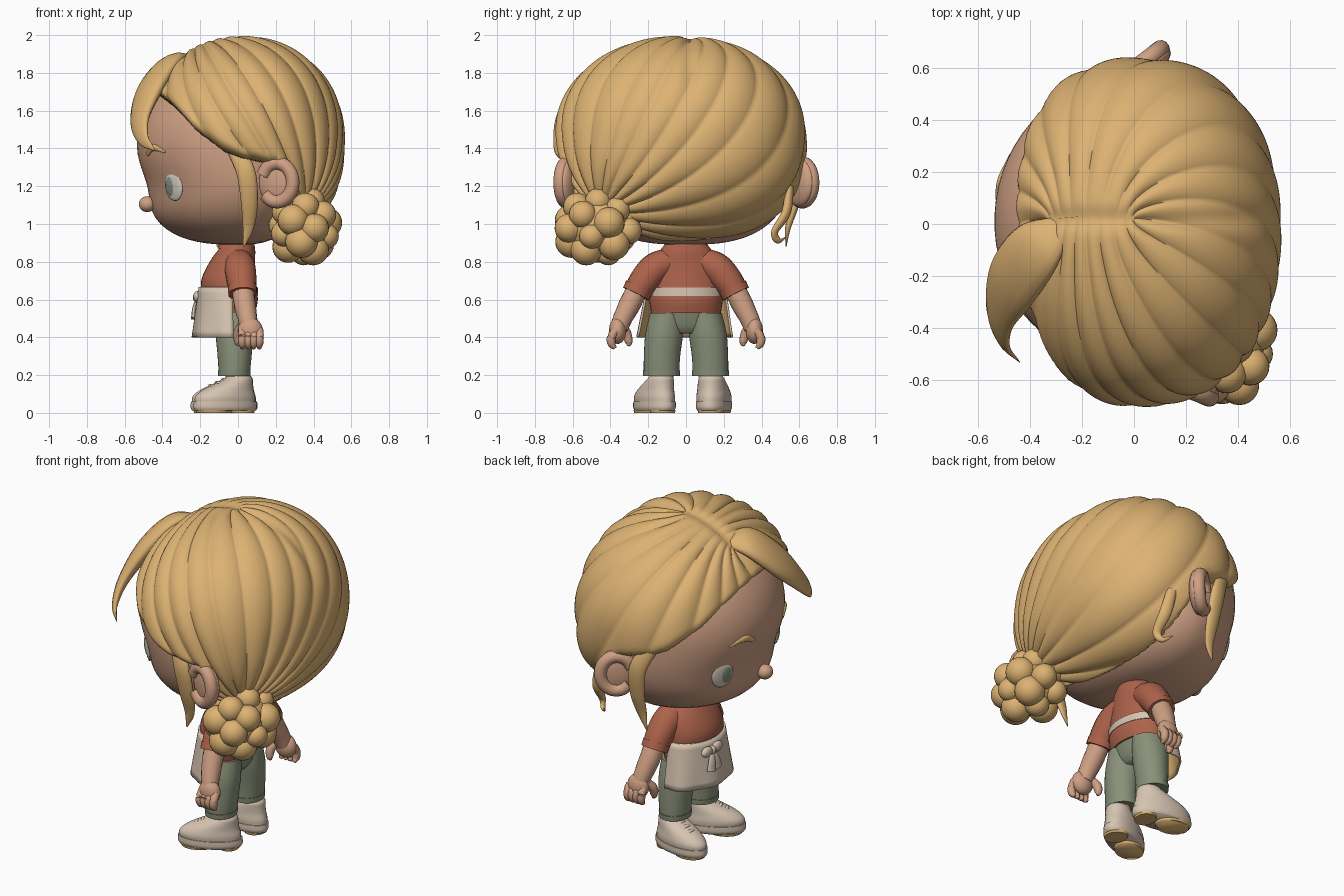
import bpy, bmesh, math, random
from mathutils import Vector, Matrix

random.seed(4)
if "Cube" in bpy.data.objects:
    bpy.data.objects.remove(bpy.data.objects["Cube"])


def material(name, rgb):
    m = bpy.data.materials.new(name)
    m.use_nodes = True
    m.diffuse_color = (*rgb, 1)
    m.node_tree.nodes["Principled BSDF"].inputs["Base Color"].default_value = (*rgb, 1)
    return m


HAIR = material("golden hair", (.72, .445, .17))
SKIN = material("warm skin", (.62, .35, .23))
SHIRT = material("rust shirt", (.42, .125, .07))
CREAM = material("cream cloth", (.67, .55, .44))
PANTS = material("sage trousers", (.25, .28, .19))
WHITE = material("eye white", (.68, .64, .55))
IRIS = material("grey green iris", (.24, .29, .23))
parts = []


def finish(name, bm, *mats):
    bmesh.ops.recalc_face_normals(bm, faces=bm.faces)
    me = bpy.data.meshes.new(name)
    bm.to_mesh(me)
    bm.free()
    for m in mats:
        me.materials.append(m)
    ob = bpy.data.objects.new(name, me)
    bpy.context.collection.objects.link(ob)
    parts.append(ob)
    return ob


def skin_rings(name, rings, *mats, closed=True):
    """Bridge equal rings of points, capping the ends of closed tubes."""
    bm = bmesh.new()
    vs = [[bm.verts.new(p) for p in r] for r in rings]
    n = len(vs[0])
    for a, b in zip(vs, vs[1:]):
        for i in range(n if closed else n - 1):
            j = (i + 1) % n
            bm.faces.new((a[i], a[j], b[j], b[i]))
    if closed:
        bm.faces.new(vs[0])
        bm.faces.new(vs[-1])
    return finish(name, bm, *mats)


def smooth_path(pts, steps=6):
    """Catmull-Rom samples through points of any dimension."""
    p = [Vector(q) for q in pts]
    p = [2 * p[0] - p[1]] + p + [2 * p[-1] - p[-2]]
    out = []
    for a, b, c, d in zip(p, p[1:], p[2:], p[3:]):
        for k in range(steps):
            t = k / steps
            out.append(b + (c - a) * t / 2 + (2 * a - 5 * b + 4 * c - d) * t * t / 2
                       + (3 * b - a - 3 * c + d) * t ** 3 / 2)
    return out + [p[-2]]


def tube(name, pts, mat, flat=1, centre=(0, 0, 1.4), sides=14):
    """Tapered tube of (x, y, z, radius), flattened towards a centre."""
    path = smooth_path(pts)
    pos = [Vector(q[:3]) for q in path]
    rings = []
    for i, q in enumerate(pos):
        tan = (pos[min(i + 1, len(pos) - 1)] - pos[max(i - 1, 0)]).normalized()
        side = tan.cross(q - Vector(centre)).normalized()
        nor = side.cross(tan)
        r = max(path[i][3], .003)
        rings.append([q + r * (side * math.cos(a) + nor * flat * math.sin(a))
                      for a in (math.tau * k / sides for k in range(sides))])
    return skin_rings(name, rings, mat)


def stack(name, levels, mat, sides=36):
    """Loft of horizontal ellipses (cx, cy, z, rx, ry)."""
    rings = []
    for cx, cy, z, rx, ry in smooth_path(levels, 4):
        rings.append([(cx + rx * math.cos(math.tau * k / sides),
                       cy + ry * math.sin(math.tau * k / sides), z) for k in range(sides)])
    return skin_rings(name, rings, mat)


def ball(name, loc, size, mat, rot=Matrix()):
    bm = bmesh.new()
    bmesh.ops.create_uvsphere(bm, u_segments=24, v_segments=14, radius=1)
    bm.transform(Matrix.Translation(loc) @ rot @ Matrix.Diagonal((*size, 1)))
    return finish(name, bm, mat)


# Skull: rounded ellipsoid, full jaw, shallow dip below the brow
MID, SIZE = Vector((0, 0, 1.38)), (.54, .57, .49)


def skull_norm(x, y, z):
    b = 2.7 if z < 0 else 2.2
    return (math.hypot(x, y) ** b + abs(z) ** b) ** (1 / b)


def face_depth(z):
    return SIZE[0] * (1 - .09 * math.exp(-((z - 1.19) / .14) ** 2))


def face_point(y, z):
    """Point and outward direction on the front of the face."""
    v, w = y / SIZE[1], (z - MID.z) / SIZE[2]
    lo, hi = 0, 1
    for _ in range(30):
        m = (lo + hi) / 2
        lo, hi = (m, hi) if skull_norm(m, v, w) < 1 else (lo, m)
    return Vector((-lo * face_depth(z), y, z)), Vector((-lo / SIZE[0], v / SIZE[1], w / SIZE[2] * .3)).normalized()


bm = bmesh.new()
bmesh.ops.create_uvsphere(bm, u_segments=64, v_segments=40, radius=1)
for v in bm.verts:
    c = v.co / skull_norm(*v.co)
    z = MID.z + c.z * SIZE[2]
    v.co = (c.x * (face_depth(z) if c.x < 0 else .36), c.y * SIZE[1], z)
head = [finish("head", bm, SKIN)]

# Face features and ears, built straight and then turned with the head
head.append(ball("nose", (-.485, 0, 1.105), (.045, .046, .042), SKIN))
for s, side in ((-1, "left"), (1, "right")):
    p, n = face_point(.325 * s, 1.2)
    turn = n.to_track_quat('X', 'Z').to_matrix().to_4x4()
    head.append(ball(side + "_eye", p, (.014, .066, .078), WHITE, turn))
    p, n = face_point(.31 * s, 1.2)
    head.append(ball(side + "_iris", p + n * .006, (.012, .038, .055), IRIS, turn))
    brow = [(*(face_point(y * s, z)[0]), r) for y, z, r in
            ((.17, 1.37, .012), (.24, 1.405, .018), (.33, 1.38, .005))]
    head.append(tube(side + "_eyebrow", brow, HAIR, .6))
    flare = Matrix.Rotation(math.radians(30 * s), 4, 'Z')
    hub = Vector((.13, .61 * s - .025, 1.22))
    head.append(ball(side + "_ear", hub, (.115, .042, .128), SKIN, flare))
    rim = []
    for k in range(12):
        a = math.radians(-140 + 27 * k)
        q = hub + flare @ Vector((.088 * math.cos(a), .024 * s, .102 * math.sin(a)))
        rim.append((*q, .036))
    head.append(tube(side + "_ear_rim", rim, SKIN, 1, (.13, 0, 1.22)))
for ob in head:
    ob.data.transform(Matrix.Rotation(math.radians(8), 4, 'Z'))

# Hair: strands leave a straight parting and gather at the bun
HC, HS = Vector((.025, -.03, 1.44)), Vector((.535, .665, .55))
knot = Vector((.56, -.58, -.62)).normalized()
e1 = knot.orthogonal().normalized()
e2 = knot.cross(e1)


def flatten(point):
    d = Vector((c / w for c, w in zip(Vector(point) - HC, HS))).normalized()
    return complex(d.dot(e1), d.dot(e2)) / (1 - d.dot(knot))


front_end, back_end = flatten((-.36, .02, 1.87)), flatten((.0, .02, 1.98))
start, half = (front_end + back_end) / 2, (back_end - front_end) / 2
hairline = [(-.6, 1.77), (-.4, 1.73), (-.25, 1.53), (-.1, 1.41), (0, 1.37),
            (.2, 1.33), (.26, 1.1), (.3, .85), (2, .85)]
REACH = 5.6


def line_height(x):
    for (a, h), (b, g) in zip(hairline, hairline[1:]):
        if x <= b:
            return h + (g - h) * max(0, x - a) / (b - a)


def hair_point(s, phi):
    z = start + half * complex(math.cosh(s) * math.cos(phi), math.sinh(s) * math.sin(phi))
    m = abs(z) ** 2
    d = (e1 * 2 * z.real + e2 * 2 * z.imag + knot * (m - 1)) / (1 + m)
    power = 2.22 - .13 * math.tanh(4 * d.z)
    d /= sum(abs(c) ** power for c in d) ** (1 / power)
    p = HC + Vector(c * w for c, w in zip(d, HS))
    k = (p.z - line_height(p.x + .14 * (p.y + .6))) / .08 + .5
    k = min(1, max(0, k))
    fade = k * min(1, s / .8, (REACH - s) / 1.5)
    groove = abs(math.sin(10 * (phi + .07 * math.sin(3 * phi + 1)))) ** .7
    scale = 1.012 - .032 * fade * (1 - groove)
    scale -= .03 * math.exp(-((p.y - .02) / .04) ** 2) * min(1, max(0, (p.z - 1.65) * 5))
    scale *= .78 + .22 * math.sqrt(k * (2 - k))
    return HC + (p - HC) * scale


skin_rings("swept_hair", [[hair_point(.02 + (REACH - .02) * i / 120, math.tau * j / 280)
                           for j in range(280)] for i in range(121)], HAIR)

# Loose locks
tube("fringe_lock", [(-.25, .02, 1.86, .02), (-.36, -.08, 1.85, .11), (-.46, -.21, 1.72, .125),
                     (-.515, -.35, 1.56, .08), (-.50, -.46, 1.45, .04), (-.44, -.53, 1.39, .004)], HAIR, .4)
for s, side, dx in ((-1, "left", 0), (1, "right", -.14)):
    tube(side + "_side_lock", [(dx - .03, .56 * s, 1.42, .04), (dx + .04, .6 * s, 1.28, .05),
                               (dx + .06, .58 * s, 1.12, .045), (dx + .055, .54 * s, .98, .03),
                               (dx + .03, .53 * s, .88, .004)], HAIR, .5)
tube("nape_wisp", [(.19, .55, 1.2, .03), (.22, .53, 1.06, .035), (.23, .47, .96, .025),
                   (.21, .49, .91, .016), (.17, .53, .93, .003)], HAIR, .7)

# Bun: cluster of curls round a core
bun = Vector((.35, -.465, .985))
ball("bun_core", bun, (.15, .18, .16), HAIR)
for i in range(20):
    h = 1 - 2 * (i + .5) / 20
    a, r = i * 2.4, math.sqrt(1 - h * h)
    curl = random.uniform(.064, .088)
    ball("bun_curl", bun + Vector((.128 * r * math.cos(a), .17 * r * math.sin(a), .142 * h)),
         (curl, curl, curl), HAIR)

# Torso
stack("neck", [(-.01, 0, .8, .06, .07), (-.01, 0, .98, .07, .08)], SKIN)
stack("shirt", [(-.04, 0, .53, .13, .185), (-.04, 0, .6, .145, .195), (-.05, 0, .7, .145, .2),
                (-.03, 0, .8, .12, .18), (-.005, 0, .87, .095, .13), (0, 0, .93, .065, .08)], SHIRT)
stack("collar", [(-.01, 0, .87, .1, .115), (-.005, 0, .9, .09, .1), (0, 0, .92, .07, .085)], SHIRT)
stack("hips", [(-.025, 0, .42, .06, .1), (-.025, 0, .46, .085, .15), (-.035, 0, .55, .12, .18)], PANTS)
stack("apron_band", [(-.045, 0, .62, .152, .204), (-.045, 0, .665, .15, .206)], CREAM)

# Apron: flared open sheet with a golden lining
rows = []
for i in range(9):
    t = i / 8
    row = []
    for k in range(33):
        a = math.radians(84 + 192 * k / 32)
        wave = 1 + .03 * t * math.sin(7 * a)
        row.append((-.045 + (.157 + .035 * t) * wave * math.cos(a),
                    (.205 + .045 * t) * wave * math.sin(a), .665 - .265 * t))
    rows.append(row)
apron = skin_rings("apron", rows, CREAM, HAIR, closed=False)
wrap = apron.modifiers.new("thickness", 'SOLIDIFY')
wrap.thickness = .012
wrap.offset = 0
wrap.material_offset = 1
if apron.data.polygons[0].normal.dot(Vector((0, 1, 0))) < 0:
    apron.data.flip_normals()

# Bow on the apron
tie = Vector((-.215, .06, .61))
ball("bow_knot", tie, (.024, .024, .026), CREAM)
for s in (-1, 1):
    ball("bow_loop", tie + Vector((0, .047 * s, .005)), (.022, .044, .03), CREAM)
    tube("bow_tail", [(*tie, .012), (tie.x - .015, tie.y + .02 * s, .56, .022),
                      (tie.x - .02, tie.y + .035 * s, .5, .028)], CREAM, .4, (0, 0, .55))

# Limbs, mirrored across y; the feet turn out by different amounts
for s, side, splay in ((-1, "left", 25), (1, "right", 10)):
    tube(side + "_sleeve", [(0, .06 * s, .81, .07), (.01, .155 * s, .77, .083),
                            (.02, .22 * s, .70, .08), (.025, .26 * s, .64, .072)], SHIRT)
    tube(side + "_cuff", [(.023, .247 * s, .665, .078), (.025, .265 * s, .63, .077)], SHIRT)
    tube(side + "_forearm", [(.025, .25 * s, .67, .058), (.035, .295 * s, .58, .058),
                             (.05, .335 * s, .5, .052), (.06, .355 * s, .45, .048)], SKIN)
    ball(side + "_palm", (.065, .362 * s, .435), (.066, .046, .07), SKIN)
    for k in range(4):
        x = .023 + .03 * k
        tube(side + "_finger", [(x, .37 * s, .44, .022), (x, .395 * s, .40, .024),
                                (x, .393 * s, .365, .021), (x, .375 * s, .342, .01)], SKIN, sides=10)
    tube(side + "_thumb", [(.02, .345 * s, .46, .025), (.0, .315 * s, .42, .026),
                           (.0, .303 * s, .375, .02), (.005, .305 * s, .355, .008)], SKIN, sides=10)
    stack(side + "_trouser_leg", [(-.02, .13 * s, .2, .082, .094), (-.018, .127 * s, .3, .09, .096),
                                  (-.02, .115 * s, .42, .1, .1), (-.03, .1 * s, .53, .105, .09)], PANTS)
    stack(side + "_trouser_hem", [(-.02, .13 * s, .195, .085, .097), (-.02, .13 * s, .225, .087, .099)], PANTS)
    stack(side + "_ankle", [(0, .13 * s, .12, .05, .055), (-.01, .13 * s, .22, .062, .066)], SKIN)

    # Shoes, turned out at the toe
    shoe = [stack(side + "_shoe", [(-.075, 0, .05, .172, .087), (-.075, 0, .085, .17, .09),
                                   (-.06, 0, .12, .145, .084), (-.025, 0, .155, .105, .076),
                                   (.0, 0, .18, .078, .068), (.005, 0, .195, .064, .06)], CREAM),
            stack(side + "_shoe_rim", [(-.075, 0, .012, .172, .085), (-.075, 0, .03, .18, .092),
                                       (-.075, 0, .06, .178, .092)], CREAM),
            stack(side + "_toe_sole", [(-.14, 0, 0, .095, .076), (-.14, 0, .016, .1, .08)], HAIR),
            stack(side + "_heel_sole", [(.028, 0, 0, .058, .066), (.028, 0, .016, .06, .07)], HAIR)]
    for k in range(3):
        x, z = -.14 + .035 * k, .136 + .016 * k
        shoe.append(tube(side + "_lace", [(x, -.05, z - .018, .01), (x - .01, 0, z + .006, .011),
                                          (x, .05, z - .018, .01)], CREAM, sides=8))
    place = Matrix.Translation((0, .135 * s, 0)) @ Matrix.Rotation(math.radians(-splay * s), 4, 'Z')
    for ob in shoe:
        ob.data.transform(place)

# Smooth shading with sharp creases kept
bpy.ops.object.select_all(action='DESELECT')
for ob in parts:
    ob.select_set(True)
bpy.context.view_layer.objects.active = parts[0]
bpy.ops.object.shade_smooth_by_angle(angle=math.radians(75))
